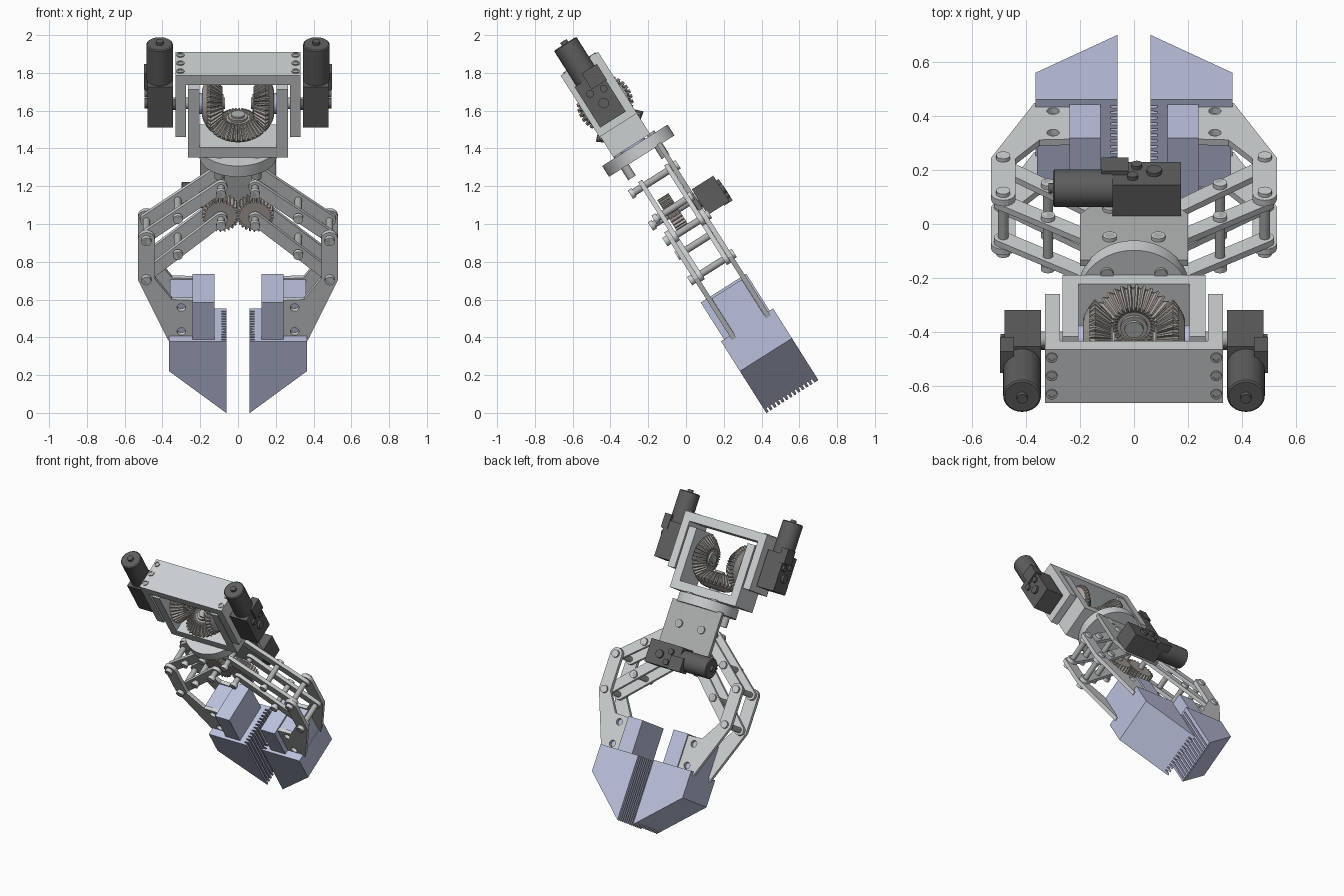
import bpy, bmesh
from math import cos, sin, pi, radians
from mathutils import Matrix, Vector

if "Cube" in bpy.data.objects:
    bpy.data.objects.remove(bpy.data.objects["Cube"])

# The gripper is modelled upright, then tilted about x as a whole
TILT = Matrix.Translation((0, 0.005, 0.99)) @ Matrix.Rotation(radians(32.3), 4, 'X')
X, Y, Z = Vector((1, 0, 0)), Vector((0, 1, 0)), Vector((0, 0, 1))


def material(name, *rgb):
    m = bpy.data.materials.new(name)
    m.diffuse_color = (*rgb, 1)
    m.use_nodes = True
    m.node_tree.nodes["Principled BSDF"].inputs["Base Color"].default_value = m.diffuse_color
    return m


METAL = material("light_metal", 0.60, 0.63, 0.64)
STEEL = material("steel", 0.42, 0.43, 0.43)
DARK = material("dark_plastic", 0.11, 0.11, 0.11)
GEAR = material("gear_metal", 0.42, 0.39, 0.36)
PAD = material("lilac_plastic", 0.50, 0.53, 0.72)


def loft(name, rings, mat, smooth=False):
    """Skin a list of equal-length rings and cap both ends."""
    bm = bmesh.new()
    vs = [[bm.verts.new(p) for p in ring] for ring in rings]
    n = len(vs[0])
    for a, b in zip(vs, vs[1:]):
        for i in range(n):
            j = (i + 1) % n
            bm.faces.new((a[i], a[j], b[j], b[i]))
    bm.faces.new(vs[0])
    bm.faces.new(vs[-1])
    bmesh.ops.recalc_face_normals(bm, faces=bm.faces)
    bm.transform(TILT)
    me = bpy.data.meshes.new(name)
    bm.to_mesh(me)
    bm.free()
    me.materials.append(mat)
    ob = bpy.data.objects.new(name, me)
    bpy.context.collection.objects.link(ob)
    if smooth:
        bpy.ops.object.select_all(action='DESELECT')
        ob.select_set(True)
        bpy.context.view_layer.objects.active = ob
        bpy.ops.object.shade_smooth_by_angle(angle=radians(35))
    return ob


def prism(name, pts, y0, y1, mat, smooth=False):
    return loft(name, [[(x, y, z) for x, z in pts] for y in (y0, y1)], mat, smooth)


def box(name, x0, x1, y0, y1, z0, z1, mat):
    return prism(name, [(x0, z0), (x1, z0), (x1, z1), (x0, z1)], y0, y1, mat)


def turned(name, origin, axis, profile, mat, n=28):
    """Round part: profile is (radius, height) pairs along the axis."""
    q = axis.to_track_quat('Z', 'Y')
    o = Vector(origin)
    rings = [[o + q @ Vector((r * cos(2 * pi * i / n), r * sin(2 * pi * i / n), h))
              for i in range(n)] for r, h in profile]
    return loft(name, rings, mat, True)


def cyl(name, origin, axis, r, h, mat, n=24):
    return turned(name, origin, axis, [(r, 0), (r, h)], mat, n)


def toothed(name, origin, axis, profile, teeth, mat):
    """Gear: profile is (tip radius, root radius, height) triples."""
    q = axis.to_track_quat('Z', 'Y')
    o = Vector(origin)
    rings = []
    for tip, root, h in profile:
        ring = []
        for k in range(teeth):
            for f, r in ((0, root), (0.3, root), (0.5, tip), (0.8, tip)):
                a = 2 * pi * (k + f) / teeth
                ring.append(o + q @ Vector((r * cos(a), r * sin(a), h)))
        rings.append(ring)
    return loft(name, rings, mat)


def link(name, a, b, r, y0, y1):
    """Flat bar with round ends between two pivots."""
    ang = (Vector(b) - Vector(a)).angle_signed(Vector((1, 0)))
    pts = []
    for c, start in ((a, ang + pi / 2), (b, ang - pi / 2)):
        pts += [(c[0] + r * cos(start + pi * i / 8), c[1] + r * sin(start + pi * i / 8))
                for i in range(9)]
    return prism(name, pts, y0, y1, METAL, True)


def servo(name, origin, out, motor):
    """Gear motor: origin on the output shaft, at the mounting face."""
    o, side = Vector(origin), out.cross(motor)

    def block(part, m0, m1, w0, w1, d0, d1):
        rings = [[o + motor * m + side * w + out * d
                  for m, w in ((m0, w0), (m1, w0), (m1, w1), (m0, w1))] for d in (d0, d1)]
        loft(name + part, rings, DARK)

    block("_gearbox", -0.095, 0.16, -0.08, 0.08, 0, 0.135)
    back = 1 if side.y > 0 or side.z < -0.5 else -1
    lo, hi = sorted((-0.01 * back, 0.085 * back))
    block("_clip", 0.1, 0.2, lo, hi, 0.1, 0.152)
    turned(name + "_can", o + motor * 0.16 + out * 0.07, motor,
           [(0.07, 0), (0.07, 0.215), (0.064, 0.22)], DARK, 32)
    cyl(name + "_can_boss", o + motor * 0.375 + out * 0.07, motor, 0.02, 0.022, DARK)
    for m, w, r in ((0.085, -0.03, 0.02), (0.07, 0.045, 0.02), (0.005, 0.005, 0.028)):
        cyl(name + "_cap", o + motor * m + side * w * back + out * 0.135, out, r, 0.015, DARK)
    cyl(name + "_shaft", o, -out, 0.03, 0.035, DARK)


# Wrist: turntable disc, inner and outer U brackets
CY = -0.02
turned("turntable_disc", (0, -0.005, 0.44), Z, [(0.205, 0), (0.205, 0.068)], METAL, 64)
cyl("turntable_spacer", (0, CY, 0.5), Z, 0.08, 0.025, PAD)
prism("inner_bracket", [(-0.265, 0.515), (0.265, 0.515), (0.265, 0.94), (0.205, 0.94),
      (0.205, 0.575), (-0.205, 0.575), (-0.205, 0.94), (-0.265, 0.94)], -0.135, 0.095, METAL)
prism("outer_bracket", [(-0.33, 0.645), (-0.275, 0.645), (-0.275, 0.97), (0.275, 0.97),
      (0.275, 0.645), (0.33, 0.645), (0.33, 1.03), (-0.33, 1.03)], -0.14, 0.095, METAL)

# Differential bevel gears: one below, two at the sides
BEVEL = [(0.07, 0.07, -0.045), (0.09, 0.09, -0.04), (0.125, 0.125, -0.02), (0.15, 0.132, 0),
         (0.088, 0.074, 0.062), (0.062, 0.062, 0.055), (0.05, 0.05, 0.055), (0.05, 0.05, 0.068)]
toothed("lower_bevel_gear", (0, CY, 0.635), Z, BEVEL, 32, GEAR)
cyl("lower_gear_shaft", (0, CY, 0.55), Z, 0.035, 0.165, STEEL)
for s in (1, -1):
    toothed("side_bevel_gear", (s * 0.145, CY, 0.78), -s * X, BEVEL, 32, GEAR)
    cyl("side_gear_spacer", (s * 0.18, CY, 0.78), s * X, 0.055, 0.027, PAD)
    cyl("side_gear_shaft", (s * 0.07, CY, 0.78), s * X, 0.03, 0.28, STEEL)
    servo("wrist_motor", (s * 0.345, -0.03, 0.78), s * X, Z)
    for y in (-0.1, -0.02, 0.06):
        turned("bracket_screw", (s * 0.305, y, 1.03), Z,
               [(0.021, 0), (0.021, 0.006), (0.012, 0.006), (0.012, 0.002)], STEEL, 16)
    for y in (-0.11, 0.1):
        cyl("disc_screw", (s * 0.1, y, 0.37), Z, 0.024, 0.15, STEEL, 16)

# Palm: rear mounting plate and its drive motor
prism("palm_plate", [(-0.2, 0.45), (0.2, 0.45), (0.2, 0.13), (0.13, 0.03),
      (-0.13, 0.03), (-0.2, 0.13)], 0.095, 0.12, STEEL)
servo("grip_motor", (0.08, 0.125, 0.07), Y, -X)

# Gripper linkage, both sides
LINKS = [((0.09, 0.30), (0.485, -0.01)), ((0.09, 0.10), (0.485, -0.255))]
FINGER_PLATE = [(0.53, -0.26), (0.37, -0.64), (0.24, -0.64), (0.24, -0.39), (0.35, -0.385),
                (0.44, -0.255)]
FINGER_PLATE += [(0.485 - 0.045 * cos(pi * i / 8), -0.01 + 0.045 * sin(pi * i / 8))
                 for i in range(9)]
for s in (1, -1):
    toothed("grip_gear", (s * 0.09, -0.06, 0.10), Y,
            [(0.099, 0.082, 0), (0.099, 0.082, 0.07)], 26, GEAR)
    for a, b in LINKS:
        a, b = (s * a[0], a[1]), (s * b[0], b[1])
        for y in (-0.095, 0.068):
            link("link_bar", a, b, 0.034, y, y + 0.025)
        mid = [a[k] + (b[k] - a[k]) * 0.58 for k in (0, 1)]
        for (x, z), y0, y1 in ((a, -0.165, 0.135), (b, -0.145, 0.135), (mid, -0.13, 0.11)):
            cyl("pivot_pin", (x, y0, z), Y, 0.019, y1 - y0, STEEL, 16)
            for y in (y0, y1 - 0.024):
                cyl("pin_head", (x, y, z), Y, 0.026, 0.024, METAL, 16)

    # Finger plates with mounting holes
    cutters = []
    for z in (-0.435, -0.585):
        c = cyl("hole_cutter", (s * 0.30, -0.2, z), Y, 0.023, 0.4, DARK)
        c.hide_render = True
        c.display_type = 'WIRE'
        cutters.append(c)
    for y in (-0.121, 0.094):
        plate = prism("finger_plate", [(s * x, z) for x, z in FINGER_PLATE], y, y + 0.026, METAL)
        for c in cutters:
            mod = plate.modifiers.new("hole", 'BOOLEAN')
            mod.object = c
            mod.solver = 'EXACT'

    # Finger: tongue between the plates, block and jaw with serrated inner face
    box("finger_tongue", *sorted((s * 0.24, s * 0.36)), -0.094, 0.093, -0.615, -0.395, PAD)
    box("finger_block", *sorted((s * 0.125, s * 0.24)), -0.155, 0.13, -0.615, -0.382, PAD)
    teeth, y0, y1 = 13, -0.174, 0.152
    step = (y1 - y0) / teeth
    rings = []
    for k in range(teeth):
        cuts = [(0.0, 0.062), (0.55, 0.062)]
        if k < teeth - 1:
            cuts += [(0.6, 0.088), (0.95, 0.088)]
        else:
            cuts[1] = (1.0, 0.062)
        for f, xin in cuts:
            tip = -0.80 - (0.365 - xin) * 0.865
            rings.append([(s * x, y0 + (k + f) * step, z) for x, z in
                          ((0.365, -0.613), (0.365, -0.80), (xin, tip), (xin, -0.613))])
    loft("finger_jaw", rings, PAD)
